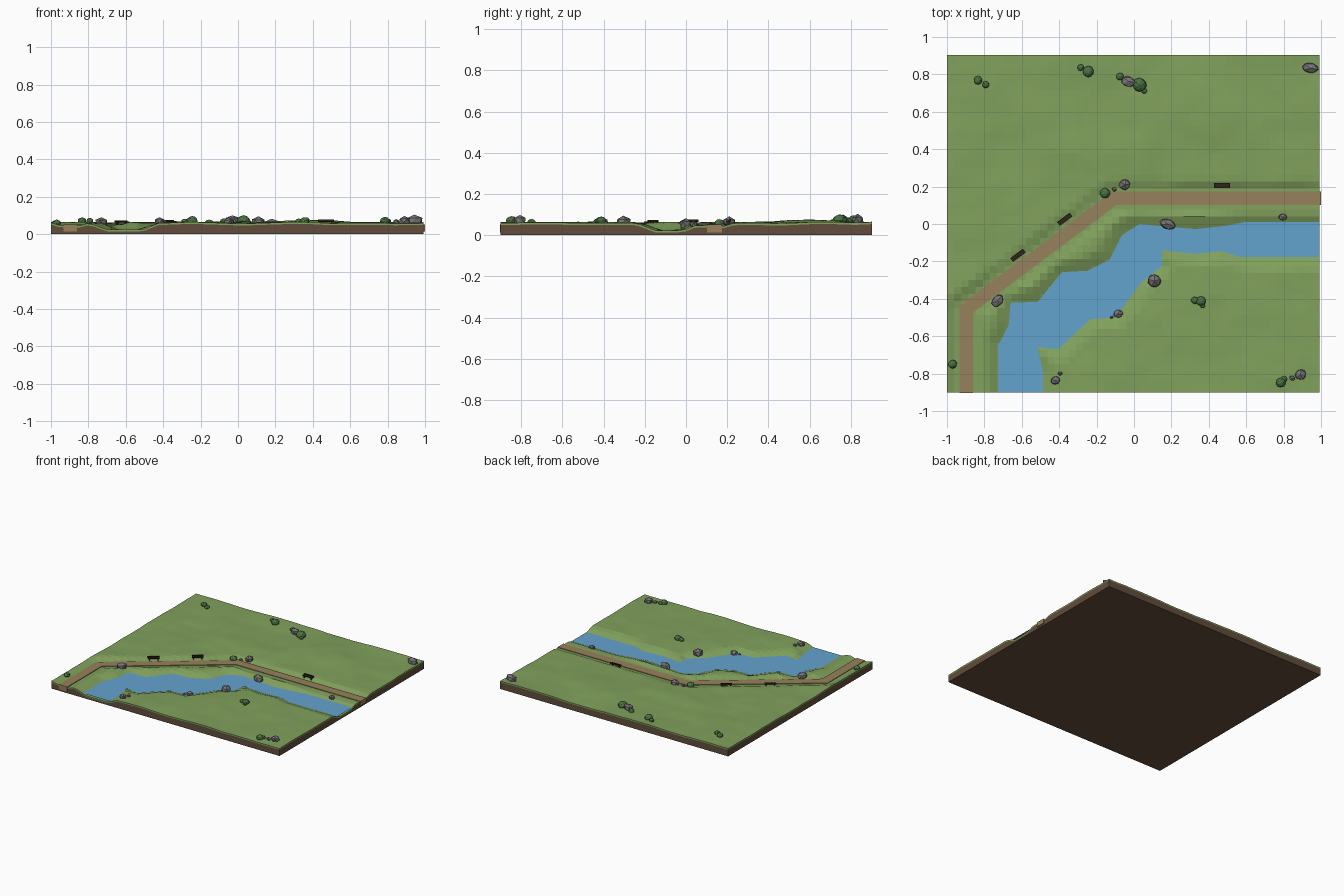
import bpy, bmesh, math, random
from mathutils import Vector, noise
from mathutils.geometry import intersect_point_line

if "Cube" in bpy.data.objects:
    bpy.data.objects.remove(bpy.data.objects["Cube"])

random.seed(4)
X0, X1, Y0, Y1 = -1.0, 0.993, -0.9, 0.903
WATER_Z = 0.036


def material(name, r, g, b):
    m = bpy.data.materials.new(name)
    m.diffuse_color = [(c / 255) ** 2.2 for c in (r, g, b)] + [1]
    m.use_nodes = True
    m.node_tree.nodes["Principled BSDF"].inputs["Base Color"].default_value = m.diffuse_color
    return m


GRASS = material("grass", 128, 160, 93)
DIRT = material("dirt", 98, 78, 62)
WATER = material("water", 100, 162, 206)
PATH = material("path", 150, 128, 92)
ROCK = material("rock", 118, 116, 118)
BUSH = material("bush", 76, 112, 68)
WOOD = material("dark_wood", 50, 40, 32)


def finish(name, bm, *mats):
    me = bpy.data.meshes.new(name)
    bmesh.ops.recalc_face_normals(bm, faces=bm.faces)
    bm.to_mesh(me)
    bm.free()
    for m in mats:
        me.materials.append(m)
    ob = bpy.data.objects.new(name, me)
    bpy.context.collection.objects.link(ob)
    return ob


# River banks and path centre line, seen from above
north_bank = [(-.727, -.9), (-.727, -.65), (-.67, -.54), (-.66, -.42), (-.515, -.417), (-.385, -.257),
              (-.25, -.25), (-.13, -.19), (-.065, -.06), (.03, 0), (.13, -.01), (.33, -.027),
              (.49, -.01), (.59, .01), (X1, .01)]
south_bank = [(X1, -.177), (.57, -.177), (.47, -.145), (.33, -.16), (.15, -.14), (.15, -.225),
              (.04, -.31), (-.1, -.5), (-.235, -.51), (-.405, -.67), (-.515, -.657), (-.487, -.79), (-.487, -.9)]
river = north_bank + south_bank
path_line = [(-.897, -.903), (-.897, -.455), (-.105, .138), (1.0, .138)]


def line_distance(x, y, pts):
    best = 9
    p = Vector((x, y, 0))
    for a, b in zip(pts, pts[1:]):
        a, b = Vector((*a, 0)), Vector((*b, 0))
        _, t = intersect_point_line(p, a, b)
        best = min(best, (p - a.lerp(b, max(0, min(1, t)))).length)
    return best


def in_river(x, y):
    inside = False
    for (ax, ay), (bx, by) in zip(river, river[1:] + river[:1]):
        if (ay > y) != (by > y) and x < ax + (y - ay) * (bx - ax) / (by - ay):
            inside = not inside
    return inside


def height(x, y):
    base = 0.061 + 0.009 * noise.noise(Vector((x * 3.1, y * 3.7, 2))) + 0.003 * noise.noise(Vector((x * 9, y * 9, 5)))
    base += 0.012 * math.exp(-((x - .4) / .25) ** 2 - ((y - .55) / .2) ** 2)
    d = min(line_distance(x, y, north_bank), line_distance(x, y, south_bank))
    if in_river(x, y):
        return WATER_Z - 0.004 - min(0.008, d * 0.3)
    h = min(base, WATER_Z - 0.002 + d * 0.4)
    t = max(0, min(1, (line_distance(x, y, path_line) - 0.055) / 0.04))
    return min(h, 0.046) * (1 - t) + h * t


# Terrain: faceted grass top with a thin grass rim over dirt sides
bm = bmesh.new()
nx, ny = 52, 48
top = [[None] * (ny + 1) for _ in range(nx + 1)]
for i in range(nx + 1):
    for j in range(ny + 1):
        x, y = X0 + (X1 - X0) * i / nx, Y0 + (Y1 - Y0) * j / ny
        top[i][j] = bm.verts.new((x, y, height(x, y)))
for i in range(nx):
    for j in range(ny):
        bm.faces.new((top[i][j], top[i + 1][j], top[i + 1][j + 1], top[i][j + 1]))
ring = ([top[i][0] for i in range(nx)] + [top[nx][j] for j in range(ny)]
        + [top[i][ny] for i in range(nx, 0, -1)] + [top[0][j] for j in range(ny, 0, -1)])
rim = [bm.verts.new((v.co.x, v.co.y, v.co.z - 0.01)) for v in ring]
foot = [bm.verts.new((v.co.x, v.co.y, 0)) for v in ring]
for k in range(len(ring)):
    n = (k + 1) % len(ring)
    bm.faces.new((ring[k], rim[k], rim[n], ring[n]))
    bm.faces.new((rim[k], foot[k], foot[n], rim[n])).material_index = 1
bm.faces.new(foot).material_index = 1
finish("terrain", bm, GRASS, DIRT)

# Water surface
bm = bmesh.new()
bm.faces.new([bm.verts.new((x, y, WATER_Z)) for x, y in river])
bmesh.ops.triangulate(bm, faces=bm.faces)
for f in bm.faces:
    if f.normal.z < 0:
        f.normal_flip()
me = bpy.data.meshes.new("river_water")
bm.to_mesh(me)
bm.free()
me.materials.append(WATER)
bpy.context.collection.objects.link(bpy.data.objects.new("river_water", me))

# Path: mitred slab along the centre line
bm = bmesh.new()
pts = [Vector(p) for p in path_line]
sections = []
for k, p in enumerate(pts):
    d0 = (p - pts[k - 1]).normalized() if k else (pts[1] - p).normalized()
    d1 = (pts[k + 1] - p).normalized() if k < len(pts) - 1 else d0
    m = (d0 + d1).normalized()
    side = Vector((-m.y, m.x)) * 0.036 / m.dot(d0)
    sections.append([bm.verts.new((*(p + side * s), z)) for s, z in ((1, .014), (1, .051), (-1, .051), (-1, .014))])
for a, b in zip(sections, sections[1:]):
    for k in range(4):
        bm.faces.new((a[k], a[(k + 1) % 4], b[(k + 1) % 4], b[k]))
bm.faces.new(sections[0])
bm.faces.new(sections[-1])
finish("path", bm, PATH)


def blob(name, x, y, sx, sy, sz, mat, subdiv, jitter, turn=0):
    bm = bmesh.new()
    bmesh.ops.create_icosphere(bm, subdivisions=subdiv, radius=1)
    for v in bm.verts:
        v.co *= 1 + random.uniform(-jitter, jitter)
    ob = finish(name, bm, mat)
    ob.scale = (sx, sy, sz)
    ob.rotation_euler.z = math.radians(turn)
    ob.location = (x, y, height(x, y) + sz * 0.4)


# Rocks: x, y, half length, half width, turn
for x, y, a, b, turn in [
        (-.73, -.41, .042, .03, 50), (-.05, .21, .032, .032, 0), (-.105, .185, .015, .012, 0),
        (.18, 0, .048, .03, -20), (.795, .037, .026, .02, 0), (.11, -.305, .04, .04, 20),
        (-.085, -.48, .027, .024, 0), (-.12, -.497, .012, .01, 0), (-.42, -.835, .03, .024, 20),
        (-.395, -.8, .013, .012, 0), (.89, -.805, .034, .032, 10), (.845, -.825, .018, .014, 0),
        (.943, .833, .046, .03, -10), (-.03, .762, .04, .031, -10)]:
    blob("rock", x, y, a, b, max(.012, (a + b) * .42), ROCK, 1, .1, turn)

# Bushes: x, y, radius
for x, y, r in [(-.835, .768, .023), (-.792, .745, .019), (-.285, .837, .018), (-.245, .815, .03),
                (-.075, .788, .02), (.03, .745, .036), (.055, .712, .015), (-.155, .165, .028), (-.97, -.75, .023),
                (.325, -.408, .02), (.358, -.412, .026), (.367, -.438, .013), (.785, -.848, .026), (.802, -.83, .017)]:
    blob("bush", x, y, r, r, r * .8, BUSH, 2, .06)

# Benches: plank seat on two legs, low back rail
for x, y, turn in [(.47, .205, 0), (-.37, .025, 37), (-.62, -.168, 37)]:
    bm = bmesh.new()
    for cx, cy, cz, w, d, h in [(0, 0, .016, .084, .024, .006), (-.03, 0, .005, .007, .018, .02),
                                (.03, 0, .005, .007, .018, .02), (0, .011, .021, .084, .004, .009)]:
        box = bmesh.ops.create_cube(bm, size=1)["verts"]
        for v in box:
            v.co = Vector((v.co.x * w + cx, v.co.y * d + cy, v.co.z * h + cz))
    ob = finish("bench", bm, WOOD)
    ob.location = (x, y, height(x, y))
    ob.rotation_euler.z = math.radians(turn)
